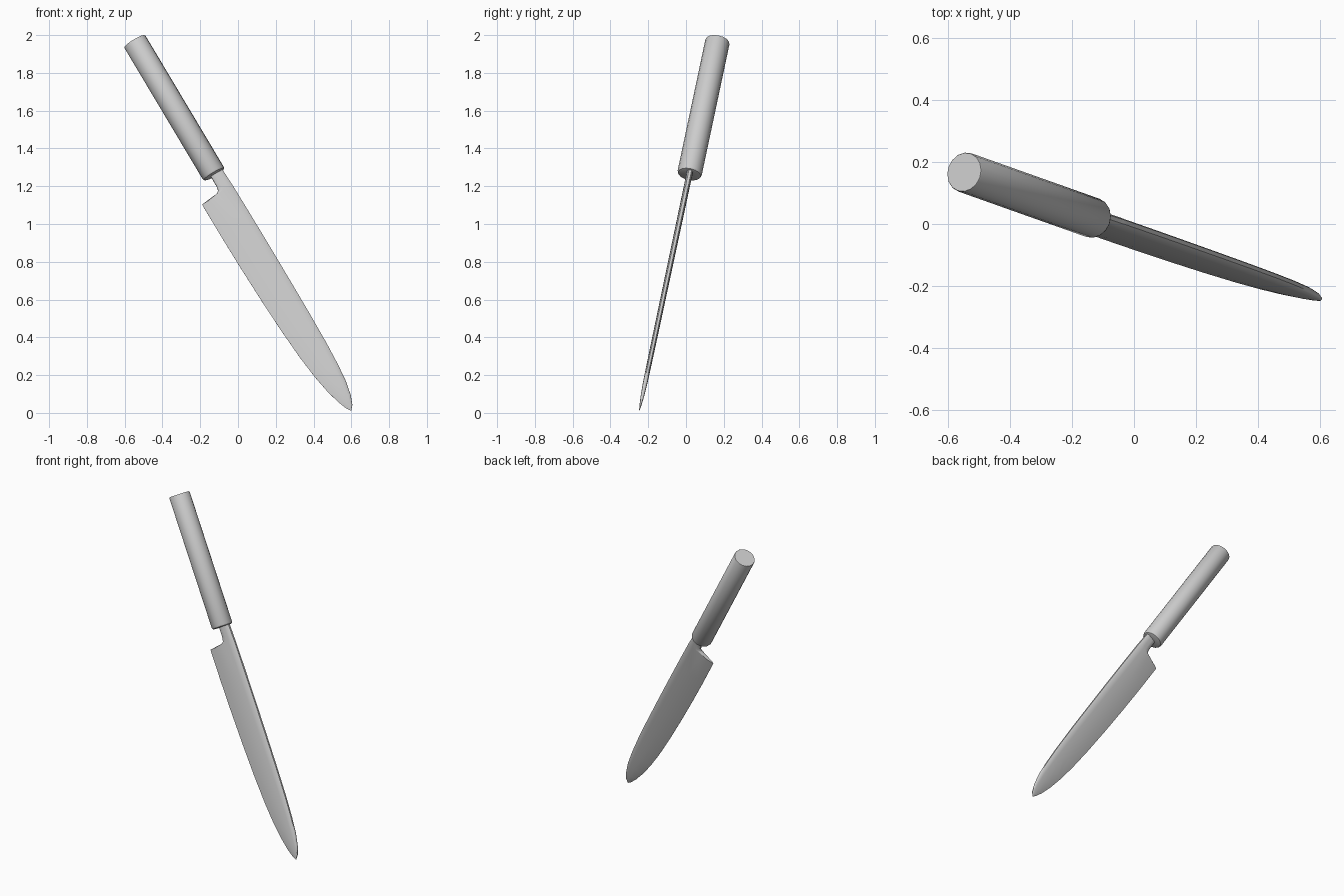
import bpy, bmesh, math
from mathutils import Vector, Matrix

if "Cube" in bpy.data.objects:
    bpy.data.objects.remove(bpy.data.objects["Cube"])

# Knife frame: local x = towards the tip, y = towards the cutting edge, z = thickness
d = Vector((0.504, -0.179, -0.845)).normalized()
X = Vector((1, 0, 0))
w = -(X - X.dot(d) * d).normalized()
n = d.cross(w)
FRAME = Matrix.Translation((-0.547, 0.167, 1.967)) @ Matrix((d, w, n)).transposed().to_4x4()


def finish(name, bm, angle):
    bmesh.ops.recalc_face_normals(bm, faces=bm.faces)
    bm.transform(FRAME)
    me = bpy.data.meshes.new(name)
    bm.to_mesh(me)
    bm.free()
    ob = bpy.data.objects.new(name, me)
    bpy.context.collection.objects.link(ob)
    bpy.ops.object.select_all(action='DESELECT')
    ob.select_set(True)
    bpy.context.view_layer.objects.active = ob
    bpy.ops.object.shade_smooth_by_angle(angle=math.radians(angle))


def loft(name, rings, angle):
    bm = bmesh.new()
    loops = [[bm.verts.new(p) for p in r] for r in rings]
    for a, b in zip(loops, loops[1:]):
        for i in range(len(a)):
            j = (i + 1) % len(a)
            bm.faces.new((a[i], a[j], b[j], b[i]))
    bm.faces.new(loops[0])
    bm.faces.new(loops[-1])
    finish(name, bm, angle)


# Handle: round bar with softly broken ends
R, L, N = 0.065, 0.836, 16
rings = []
for s, r in [(0, R - 0.002), (0.004, R), (L - 0.012, R), (L - 0.003, R - 0.004), (L, R - 0.012)]:
    rings.append([(s, r * math.cos(2 * math.pi * i / N), r * math.sin(2 * math.pi * i / N))
                  for i in range(N)])
loft("handle", rings, 40)

# Blade and neck: stations of (distance, spine, edge, half thickness)
neck = [(0.80, -0.050, 0.020, 0.016), (0.895, -0.053, 0.021, 0.016),
        (0.922, -0.054, 0.026, 0.016), (0.932, -0.055, 0.040, 0.016)]
blade = [(0.943, -0.055, 0.137, 0.016), (1.14, -0.057, 0.137, 0.0155),
         (1.34, -0.058, 0.134, 0.015), (1.55, -0.058, 0.128, 0.0145),
         (1.75, -0.057, 0.119, 0.014), (1.92, -0.054, 0.107, 0.0135),
         (2.05, -0.048, 0.092, 0.013), (2.15, -0.039, 0.074, 0.012),
         (2.23, -0.023, 0.053, 0.009), (2.28, -0.004, 0.034, 0.005),
         (2.303, 0.016, 0.019, 0.001)]
# Cross-sections from spine to edge: (fraction of width, fraction of half thickness)
NECK = [(0, 0.45), (0.12, 0.9), (0.4, 1), (0.65, 1), (0.88, 0.9), (1, 0.45)]
BLADE = [(0, 0.45), (0.05, 0.85), (0.2, 1), (0.5, 0.9), (0.8, 0.55), (1, 0.06)]
rings = []
for stations, prof in ((neck, NECK), (blade, BLADE)):
    for s, top, edge, h in stations:
        side = [(s, top + (edge - top) * t, h * k) for t, k in prof]
        rings.append(side + [(a, b, -c) for a, b, c in reversed(side)])
loft("blade", rings, 50)
